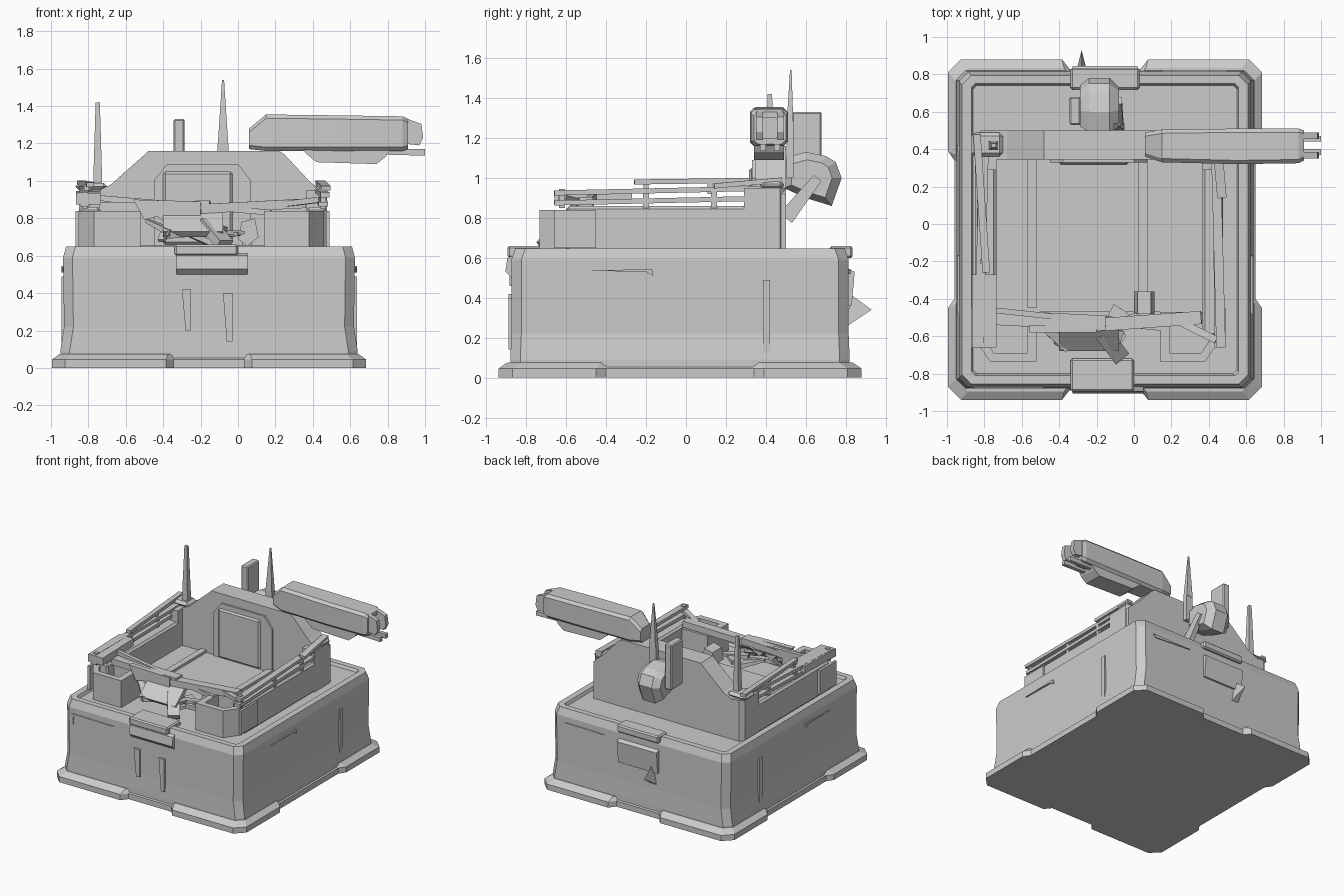
import bpy, bmesh, random
from mathutils import Vector

random.seed(4)
CX, CY = -0.155, -0.03   # hull centre


def make(name, verts, faces):
    me = bpy.data.meshes.new(name)
    bm = bmesh.new()
    vs = [bm.verts.new(v) for v in verts]
    for f in faces:
        bm.faces.new([vs[i] for i in f])
    bmesh.ops.recalc_face_normals(bm, faces=bm.faces)
    bm.to_mesh(me)
    bm.free()
    ob = bpy.data.objects.new(name, me)
    bpy.context.collection.objects.link(ob)
    return ob


def loft(name, rings):
    n = len(rings[0])
    faces = [tuple(range(n)), tuple(range((len(rings) - 1) * n, len(rings) * n))]
    for r in range(len(rings) - 1):
        for i in range(n):
            j = (i + 1) % n
            faces.append((r * n + i, r * n + j, (r + 1) * n + j, (r + 1) * n + i))
    return make(name, [p for r in rings for p in r], faces)


def box(name, x0, x1, y0, y1, z0, z1, bevel=0.0):
    ob = loft(name, [[(x0, y0, z), (x1, y0, z), (x1, y1, z), (x0, y1, z)] for z in (z0, z1)])
    if bevel:
        m = ob.modifiers.new("bevel", 'BEVEL')
        m.width, m.segments = bevel, 1
    return ob


def prism(name, pts, a, b, axis='Y'):
    if axis == 'Y':
        return loft(name, [[(p, t, q) for p, q in pts] for t in (a, b)])
    if axis == 'X':
        return loft(name, [[(t, p, q) for p, q in pts] for t in (a, b)])
    return loft(name, [[(p, q, t) for p, q in pts] for t in (a, b)])


def bar(name, p, q, w, h, taper=1.0):
    p, q = Vector(p), Vector(q)
    d = (q - p).normalized()
    s = d.cross(Vector((0, 0, 1)))
    s = s.normalized() if s.length > 0.01 else Vector((1, 0, 0))
    u = s.cross(d)
    def ring(c, k):
        return [c + s * a * w * k / 2 + u * b * h * k / 2
                for a, b in ((-1, -1), (1, -1), (1, 1), (-1, 1))]
    return loft(name, [ring(p, 1), ring(q, taper)])


def octo(hx, hy, c, z):
    q = [(hx - c, -hy), (hx, -hy + c), (hx, hy - c), (hx - c, hy),
         (-hx + c, hy), (-hx, hy - c), (-hx, -hy + c), (-hx + c, -hy)]
    return [(CX + x, CY + y, z) for x, y in q]


# Hull with slightly waisted walls and a shallow rim on top
loft("hull", [octo(0.795, 0.85, 0.05, 0.0), octo(0.795, 0.85, 0.05, 0.09),
              octo(0.775, 0.845, 0.05, 0.22), octo(0.78, 0.845, 0.05, 0.59),
              octo(0.765, 0.825, 0.05, 0.648), octo(0.715, 0.78, 0.02, 0.648),
              octo(0.705, 0.77, 0.02, 0.625)])

# Ground skirt: thicker corner shoes with notches at the middle of each side
quad = [(0.19, 0.86), (0.23, 0.91), (0.77, 0.91), (0.84, 0.84), (0.84, 0.42), (0.805, 0.37)]
out = ([(x, -y) for x, y in quad] + [(x, y) for x, y in reversed(quad)]
       + [(-x, y) for x, y in quad] + [(-x, -y) for x, y in reversed(quad)])
loft("skirt", [[(CX + x * k, CY + y * k, z) for x, y in out]
               for k, z in ((1, 0), (1, 0.045), (0.95, 0.075))])

# Entrance details on the front wall
FY = CY - 0.845
prism("front_lintel", [(FY + .03, .62), (FY - .02, .60), (FY - .03, .53), (FY + .03, .47)], -0.33, 0.05, 'X')
box("front_lintel_cap", -0.34, 0.0, FY - 0.02, -0.72, 0.60, 0.66, 0.01)
for x, z0, z1 in ((-0.275, 0.2, 0.42), (-0.055, 0.14, 0.4)):
    prism("front_post", [(x - .025, z1), (x - .005, z0), (x + .025, z0), (x + .025, z1)], FY - 0.015, FY + 0.03)
prism("front_slit", [(-.86, .545), (-.48, .54), (-.84, .525), (-.845, .46)], FY - 0.008, FY + 0.03)

# Hood, hatch and spike on the rear wall
BY = CY + 0.845
prism("rear_hood", [(BY - .03, .56), (BY + .03, .53), (BY + .015, .36), (BY - .03, .36)], -0.33, 0.02, 'X')
box("rear_lintel", -0.34, 0.03, 0.72, BY + 0.02, 0.60, 0.66, 0.01)
make("rear_spike", [(-.31, .81, .26), (-.25, .81, .26), (-.28, .82, .42), (-.28, .93, .34)],
     [(0, 1, 2), (0, 1, 3), (1, 2, 3), (0, 2, 3)])
prism("rear_slit", [(.5, .545), (.15, .54), (.48, .52)], BY - 0.03, BY + 0.008)

# Vertical ribs and slits on both sides
for s in (-1, 1):
    a, b = sorted((CX + s * 0.74, CX + s * 0.79))
    box("side_rib", a, b, 0.385, 0.42, 0.07, 0.49)
    prism("side_slit", [(-.48, .535), (-.2, .53), (-.165, .51), (-.17, .545)], a, b, 'X')

# Upper deck floor with ridges
box("deck", -0.76, 0.38, -0.47, 0.36, 0.60, 0.655)
for x in (-0.545, 0.05):
    box("deck_ridge", x - 0.025, x + 0.025, -0.45, 0.35, 0.65, 0.675)

# Rear parapet with sloped shoulders
wall = [(-.81, .62), (-.81, .92), (-.68, .98), (-.50, 1.14), (-.48, 1.16),
        (.22, 1.16), (.25, 1.14), (.38, 1.0), (.47, .92), (.47, .62)]
prism("rear_parapet", wall, 0.345, 0.50)
prism("parapet_panel", [(-.45, .65), (-.45, 1.0), (-.38, 1.09), (0, 1.09), (.07, 1.0), (.07, .65)], 0.33, 0.36)
box("parapet_door", -0.40, -0.03, 0.315, 0.34, 0.66, 1.05, 0.012)

# Side walls with corner towers
for x0, x1, xo in ((-0.85, -0.735, -0.87), (0.365, 0.475, 0.49)):
    box("side_wall", x0, x1, -0.60, 0.40, 0.62, 0.86, 0.015)
    prism("rear_tower", [(x0, .29), (x1, .29), (x1, .47), (x1 - .03, .50), (x0 + .03, .50), (x0, .47)], 0.62, 0.95, 'Z')
    xi = xo + (0.02 if xo < 0 else -0.02)
    a, b = sorted((xo, xi))
    box("front_tower_cheek", a, b, -0.66, -0.45, 0.65, 0.84)

# Broken front corner blocks: hollow boxes with a chamfered outer corner
for s, xo, xi in ((1, -0.85, -0.52), (-1, 0.46, 0.14)):
    o = [(xo, -.47), (xo, -.62), (xo + s * .08, -.735), (xi, -.735), (xi, -.47)]
    n = [(xo + s * .05, -.52), (xo + s * .05, -.61), (xo + s * .1, -.69), (xi - s * .05, -.69), (xi - s * .05, -.52)]
    loft("front_corner_block", [[(x, y, z) for x, y in p] for p, z in ((o, .62), (o, .84), (n, .84), (n, .74))])

# Railings: lower and upper bars, posts and end plates
for x, t in ((-0.82, 1), (0.455, -1)):
    bar("rail_lower", (x, -0.66, 0.875), (x + t * 0.01, 0.48, 0.90), 0.05, 0.025)
    bar("rail_upper", (x - t * 0.01, -0.66, 0.925), (x + t * 0.02, 0.48, 0.95), 0.05, 0.025)
    for y in (-0.62, -0.2, 0.14, 0.36):
        bar("rail_post", (x, y, 0.85), (x, y, 0.945), 0.03, 0.03)
bar("left_rail_plate", (-0.80, -0.66, 0.905), (-0.80, -0.27, 0.915), 0.13, 0.06)
bar("left_top_rail", (-0.79, -0.26, 0.98), (-0.84, 0.48, 0.99), 0.04, 0.025)
for y in (-0.2, 0.12, 0.4):
    bar("left_top_post", (-0.81, y, 0.92), (-0.81, y, 0.98), 0.025, 0.025)
bar("right_top_rail", (0.47, 0.14, 0.96), (0.44, 0.48, 0.99), 0.05, 0.025)
box("rail_cap", -0.87, -0.70, 0.36, 0.49, 0.95, 0.99, 0.02)
box("rail_cap", 0.40, 0.48, 0.37, 0.49, 0.94, 0.99, 0.02)

# Wreckage across the broken front wall
bar("fallen_beam", (-0.74, -0.50, 0.86), (-0.15, -0.53, 0.87), 0.08, 0.05)
bar("fallen_beam", (-0.20, -0.54, 0.85), (0.36, -0.50, 0.88), 0.07, 0.05)
bar("fallen_strut", (-0.76, -0.46, 0.91), (0.18, -0.56, 0.83), 0.03, 0.03)
bar("fallen_strut", (0.20, -0.50, 0.87), (0.44, -0.62, 0.90), 0.04, 0.03)
prism("torn_plate", [(-.56, .90), (-.2, .89), (-.2, .80), (-.27, .76), (-.31, .80), (-.37, .75), (-.43, .81), (-.5, .79)], -0.58, -0.54)
prism("torn_flap", [(-.68, .73), (-.55, .84), (-.53, .81), (-.65, .70)], -0.40, -0.08, 'X')
bar("leaning_slab", (-0.17, -0.58, 0.78), (-0.07, -0.71, 0.66), 0.09, 0.05)
prism("rubble_block", [(0, .69), (.02, .78), (.09, .80), (.11, .70), (.05, .65)], -0.48, -0.36)
for i in range(8):
    x, y = random.uniform(-0.5, -0.02), random.uniform(-0.62, -0.46)
    d = Vector((random.uniform(-.12, .12), random.uniform(-.06, .06), random.uniform(-.05, .05)))
    c = Vector((x, y, random.uniform(0.69, 0.77)))
    bar("rubble_shard", c - d, c + d, 0.07, 0.035, 0.5)

# Cannon: chamfered housing, under-body, stepped muzzle with prongs
def gun_ring(x, z0, z1, y0, y1, c):
    return [(x, y0 + c, z0), (x, y1 - c, z0), (x, y1, z0 + c), (x, y1, z1 - c),
            (x, y1 - c, z1), (x, y0 + c, z1), (x, y0, z1 - c), (x, y0, z0 + c)]

loft("gun_housing", [gun_ring(0.06, 1.17, 1.28, 0.36, 0.49, 0.02), gun_ring(0.15, 1.16, 1.355, 0.33, 0.505, 0.02),
                     gun_ring(0.55, 1.16, 1.35, 0.32, 0.51, 0.02), gun_ring(0.88, 1.16, 1.345, 0.325, 0.51, 0.02),
                     gun_ring(0.91, 1.17, 1.33, 0.34, 0.50, 0.02), gun_ring(0.91, 1.20, 1.30, 0.37, 0.47, 0.02),
                     gun_ring(0.82, 1.20, 1.30, 0.37, 0.47, 0.02)])
prism("gun_underbody", [(.34, 1.18), (.36, 1.15), (.42, 1.10), (.74, 1.09), (.79, 1.13), (.82, 1.18)], 0.34, 0.49)
for y in (0.35, 0.455):
    prism("muzzle_upper_prong", [(.88, 1.33), (.91, 1.33), (.98, 1.305), (.99, 1.23), (.97, 1.19), (.88, 1.20)], y, y + 0.035)
for y in (0.37, 0.44):
    prism("muzzle_lower_prong", [(.78, 1.18), (.88, 1.17), (1.0, 1.17), (1.0, 1.135), (.80, 1.14)], y, y + 0.03)

# Sensor unit behind the parapet
head = [(.49, 1.10), (.60, 1.13), (.70, 1.11), (.75, 1.08), (.78, 1.0), (.73, .86), (.60, .90), (.49, .95)]
loft("sensor_head", [[(x, 0.62 + (y - 0.62) * k, 1.0 + (z - 1.0) * k) for y, z in head]
                     for x, k in ((-0.29, 0.75), (-0.24, 1), (-0.13, 1), (-0.08, 0.7))])
box("sensor_panel", -0.345, -0.285, 0.53, 0.68, 0.97, 1.33, 0.008)
bar("sensor_bracket", (-0.08, 0.50, 0.80), (-0.08, 0.66, 1.0), 0.05, 0.08, 0.6)

# Antennas
bar("rear_antenna", (-0.08, 0.52, 1.0), (-0.08, 0.52, 1.2), 0.06, 0.035)
bar("rear_antenna_tip", (-0.08, 0.52, 1.2), (-0.08, 0.525, 1.54), 0.055, 0.04, 0.2)
bar("left_antenna", (-0.75, 0.42, 0.96), (-0.75, 0.42, 1.42), 0.05, 0.05, 0.45)
